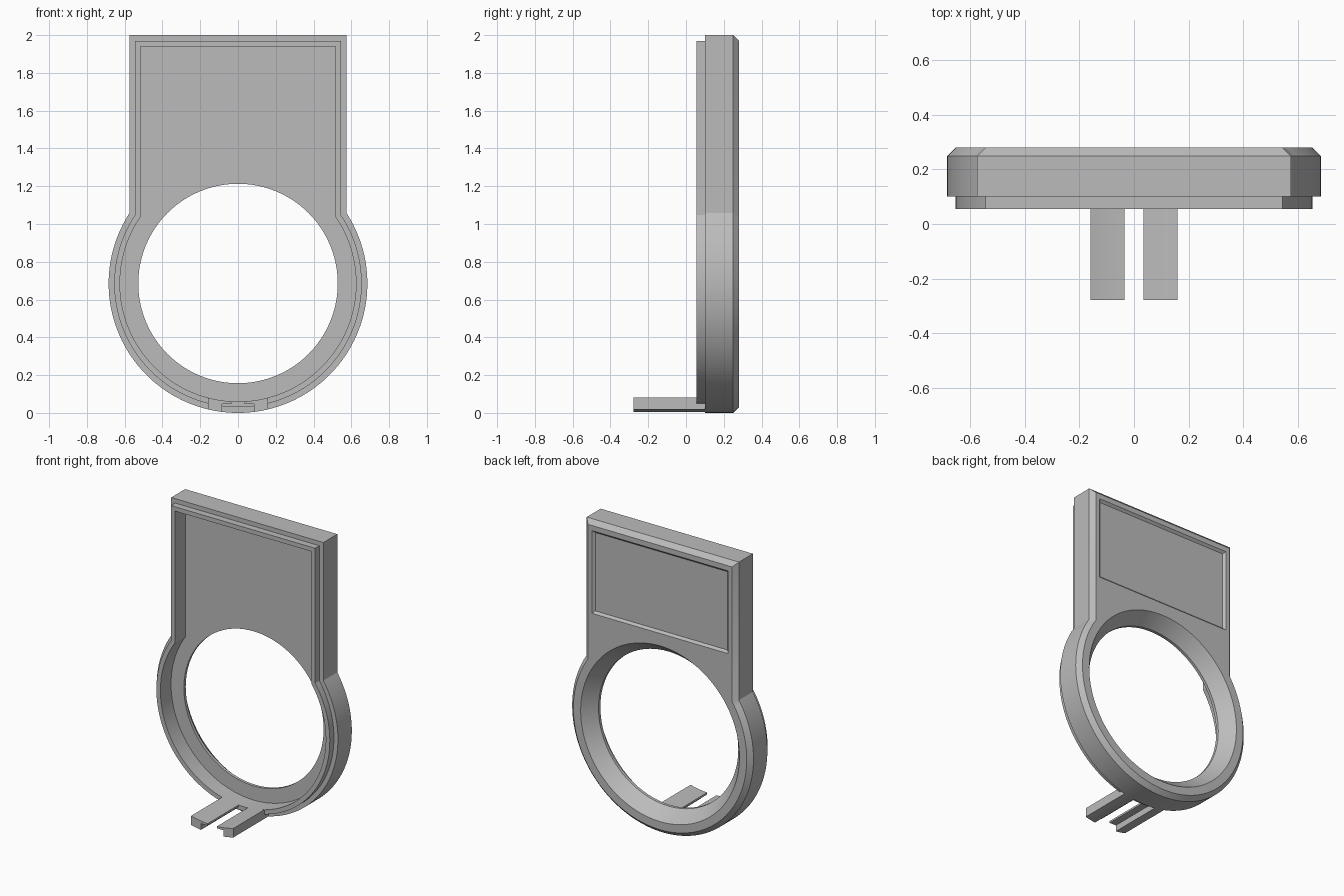
import bpy, bmesh
from math import sin, cos, pi, sqrt, atan2, radians

cube = bpy.data.objects.get("Cube")
if cube:
    bpy.data.objects.remove(cube, do_unlink=True)

RING_R, HALF_W, TOP, ARC_STEPS = 0.685, 0.575, 2.0, 96
CZ = RING_R

grey = bpy.data.materials.new("plain_grey")
grey.use_nodes = True
grey.diffuse_color = (0.5, 0.5, 0.5, 1)
grey.node_tree.nodes["Principled BSDF"].inputs["Base Color"].default_value = (0.5, 0.5, 0.5, 1)


def finish(name, bm):
    bmesh.ops.recalc_face_normals(bm, faces=bm.faces)
    mesh = bpy.data.meshes.new(name)
    bm.to_mesh(mesh)
    bm.free()
    mesh.materials.append(grey)
    obj = bpy.data.objects.new(name, mesh)
    bpy.context.collection.objects.link(obj)
    bpy.ops.object.select_all(action="DESELECT")
    obj.select_set(True)
    bpy.context.view_layer.objects.active = obj
    bpy.ops.object.shade_smooth_by_angle(angle=radians(25))
    return obj


def keyhole(inset):
    """Ring arc with a rectangular plate above it, moved inward by inset."""
    r, w, top = RING_R - inset, HALF_W - inset, TOP - inset
    a = atan2(sqrt(r * r - w * w), w)
    span = pi + 2 * a
    arc = [(r * cos(a - span * i / ARC_STEPS), CZ + r * sin(a - span * i / ARC_STEPS))
           for i in range(ARC_STEPS + 1)]
    return arc + [(-w, top), (w, top)]


def circle(r):
    return [(r * cos(2 * pi * i / ARC_STEPS), CZ + r * sin(2 * pi * i / ARC_STEPS))
            for i in range(ARC_STEPS)]


def panel(inset):
    w, low, high = 0.515 - inset, 1.37 + inset, 1.935 - inset
    return [(-w, low), (w, low), (w, high), (-w, high)]


def loft(bm, sections):
    """Skin a run of matching outlines; return the first and last vertex loops."""
    loops = [[bm.verts.new((x, y, z)) for x, z in pts] for pts, y in sections]
    for a, b in zip(loops, loops[1:]):
        for i in range(len(a)):
            j = (i + 1) % len(a)
            bm.faces.new((a[i], a[j], b[j], b[i]))
    return loops[0], loops[-1]


def fill(bm, *loops):
    edges = []
    for loop in loops:
        for i, v in enumerate(loop):
            w = loop[(i + 1) % len(loop)]
            edges.append(bm.edges.get((v, w)) or bm.edges.new((v, w)))
    bmesh.ops.triangle_fill(bm, use_beauty=True, use_dissolve=False, edges=edges)


# Frame: front pocket, stepped lip, side wall, chamfered back, flared hole, recessed panel
FLOOR, LIP, STEP, SIDE, BACK = 0.17, 0.055, 0.10, 0.25, 0.28
bm = bmesh.new()
floor_edge, back_edge = loft(bm, [
    (keyhole(0.06), FLOOR), (keyhole(0.06), LIP), (keyhole(0.03), LIP),
    (keyhole(0.03), STEP), (keyhole(0), STEP), (keyhole(0), SIDE), (keyhole(0.03), BACK)])
hole_front, hole_back = loft(bm, [
    (circle(0.528), FLOOR), (circle(0.528), FLOOR + 0.02), (circle(0.6), BACK)])
panel_edge, panel_floor = loft(bm, [(panel(0), BACK), (panel(0.015), BACK - 0.015)])
fill(bm, floor_edge, hole_front)
fill(bm, back_edge, hole_back, panel_edge)
bm.faces.new(panel_floor)
finish("frame", bm)


# Pair of L-shaped tongues that continue the bottom of the ring forward
def ring_z(r, x):
    return CZ - sqrt(r * r - x * x)


for name, side in (("left_tongue", 1), ("right_tongue", -1)):
    inner, leg, outer = 0.035, 0.085, 0.16
    xs_top = [outer + (inner - outer) * i / 6 for i in range(7)]
    xs_low = [leg + (outer - leg) * i / 4 for i in range(5)]
    pts = [(x, ring_z(0.625, x)) for x in xs_top] + [(inner, 0.048), (leg, 0.048)]
    pts += [(x, ring_z(RING_R, x)) for x in xs_low]
    bm = bmesh.new()
    front, rear = loft(bm, [([(side * x, z) for x, z in pts], y) for y in (-0.278, 0.11)])
    bm.faces.new(front)
    bm.faces.new(rear)
    finish(name, bm)
